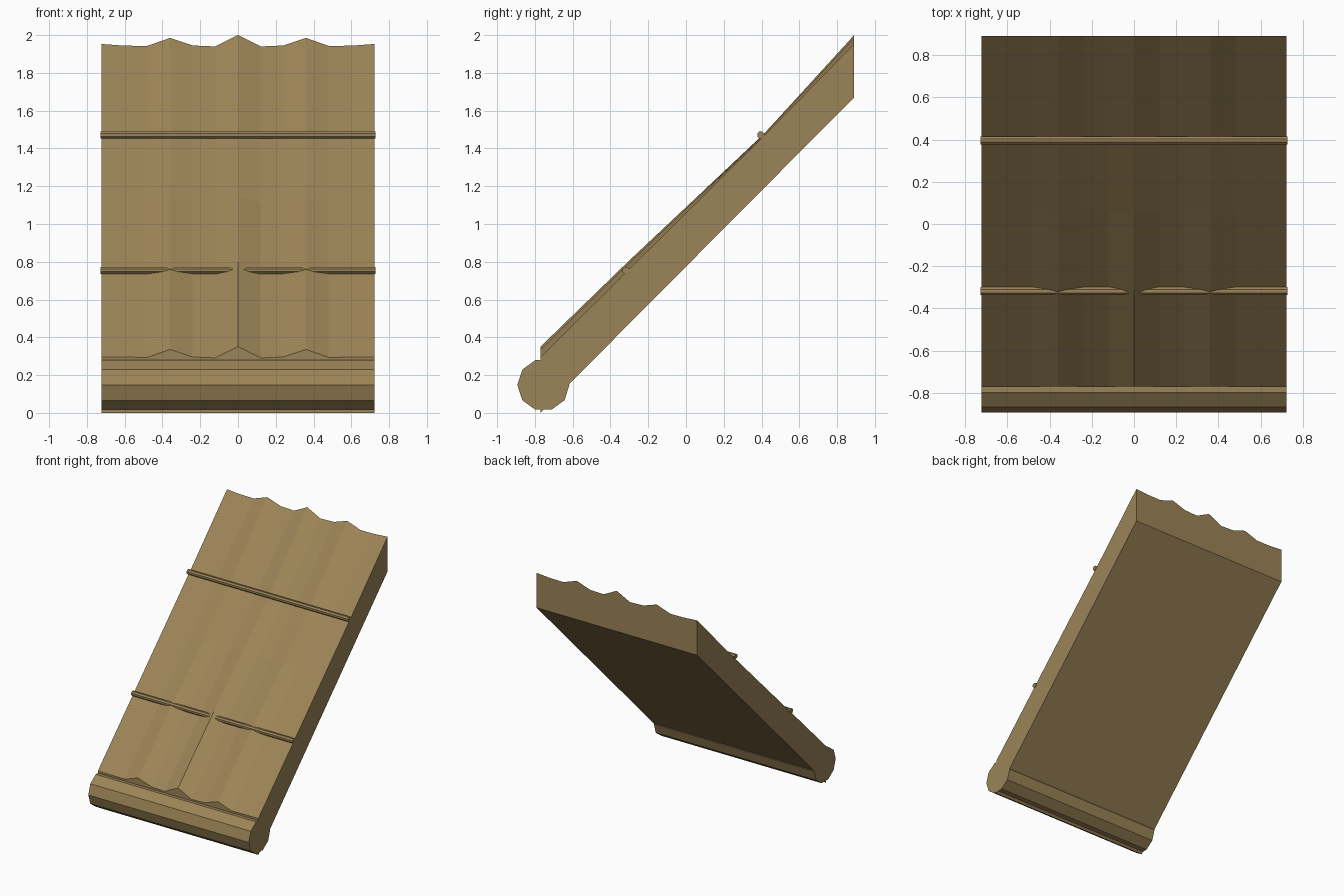
import bpy, bmesh, math

if "Cube" in bpy.data.objects:
    bpy.data.objects.remove(bpy.data.objects["Cube"])

straw = bpy.data.materials.new("straw")
straw.diffuse_color = (0.33, 0.23, 0.095, 1)
straw.use_nodes = True
straw.node_tree.nodes["Principled BSDF"].inputs["Base Color"].default_value = straw.diffuse_color


def finish(name, bm):
    bmesh.ops.recalc_face_normals(bm, faces=bm.faces)
    me = bpy.data.meshes.new(name)
    bm.to_mesh(me)
    bm.free()
    me.materials.append(straw)
    ob = bpy.data.objects.new(name, me)
    bpy.context.collection.objects.link(ob)
    return ob


def bar(name, y, z, r, sides, half, start=0.0):
    """Faceted bar lying along x."""
    bm = bmesh.new()
    rings = []
    for x in (-half, half):
        rings.append([bm.verts.new((x, y + r * math.cos(start + math.tau * i / sides),
                                    z + r * math.sin(start + math.tau * i / sides)))
                      for i in range(sides)])
    a, b = rings
    for i in range(sides):
        j = (i + 1) % sides
        bm.faces.new((a[i], a[j], b[j], b[i]))
    bm.faces.new(a)
    bm.faces.new(b)
    finish(name, bm)


# sloping thatch slab: bundle ridges across x, flattened where the rods bind it
ridge = [0.06, 0.0, 0.005, 0.045, 0.003, 0.004, 0.005]
half_x = [0, 0.12, 0.24, 0.36, 0.48, 0.60, 0.722]
xs = [-x for x in half_x[:0:-1]] + half_x
hs = ridge[:0:-1] + ridge
rows = [(-0.77, 1.0), (-0.31, 0.83), (0.06, 0.5), (0.42, 0.2), (0.89, 1.0)]
bm = bmesh.new()
grid = []
for y, amp in rows:
    base = 0.291 + (y + 0.77) * (1.94 - 0.291) / 1.66
    grid.append([bm.verts.new((x, y, base + amp * h + (0.008 if abs(x) > 0.7 and y > 0.8 else 0)))
                 for x, h in zip(xs, hs)])
for r0, r1 in zip(grid, grid[1:]):
    for i in range(len(xs) - 1):
        bm.faces.new((r0[i], r0[i + 1], r1[i + 1], r1[i]))
low = [bm.verts.new((s * 0.722, -0.77, 0.0)) for s in (-1, 1)]
high = [bm.verts.new((s * 0.722, 0.89, 1.67)) for s in (-1, 1)]
bm.faces.new((low[0], low[1], high[1], high[0]))
bm.faces.new(grid[0] + [low[1], low[0]])
bm.faces.new(grid[-1] + [high[1], high[0]])
bm.faces.new([r[0] for r in grid] + [high[0], low[0]])
bm.faces.new([r[-1] for r in grid] + [high[1], low[1]])
finish("thatch_slab", bm)

# thick roll along the eave
bar("eave_roll", -0.755, 0.148, 0.138, 10, 0.722, math.pi)

# thin binding rods across the thatch
bar("lower_rod", -0.318, 0.755, 0.02, 8, 0.727, math.pi / 8)
bar("upper_rod", 0.396, 1.471, 0.02, 8, 0.727, math.pi / 8)
